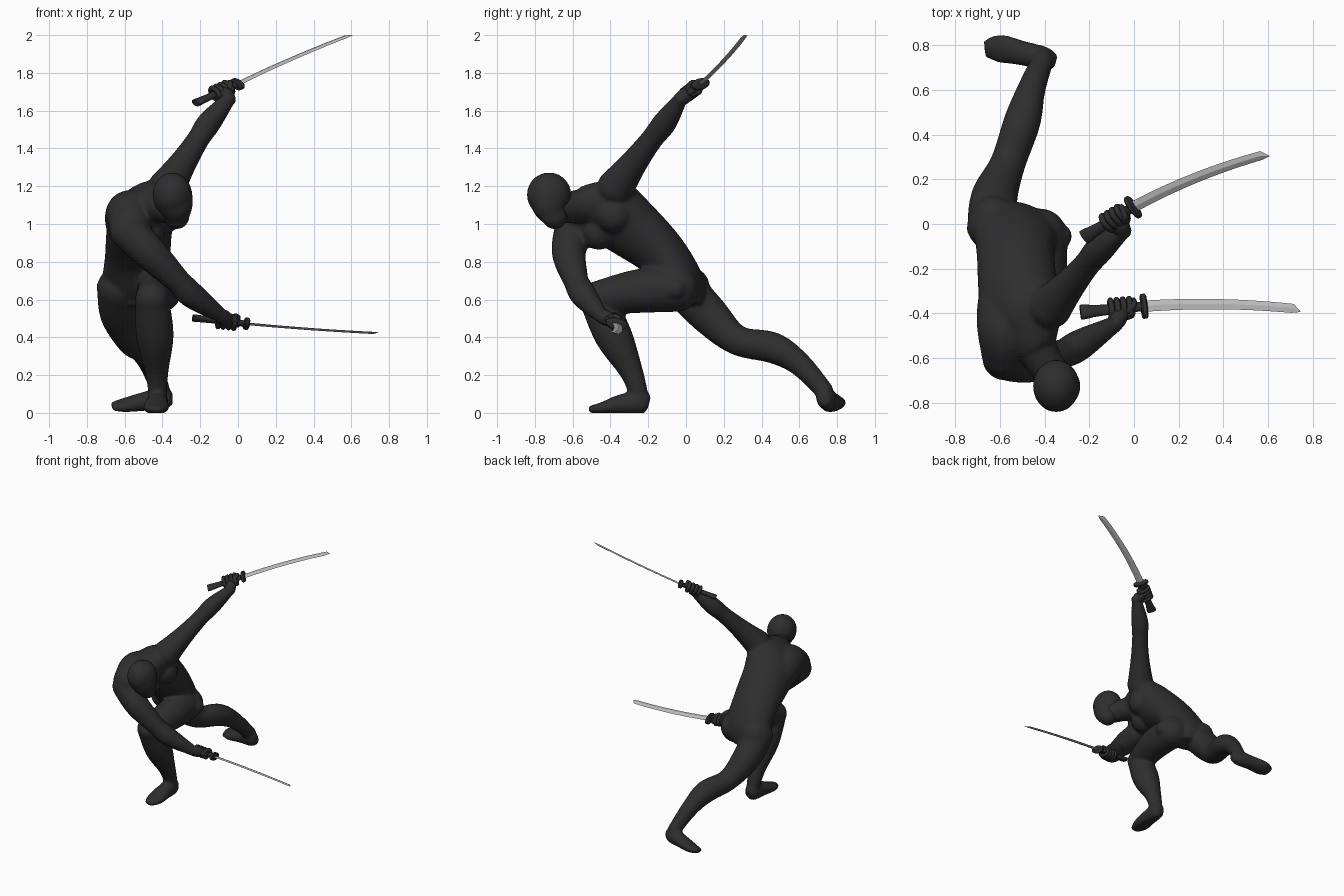
import bpy, bmesh, math
from mathutils import Vector, Matrix

if "Cube" in bpy.data.objects:
    bpy.data.objects.remove(bpy.data.objects["Cube"])


def material(name, rgb):
    m = bpy.data.materials.new(name)
    m.diffuse_color = (*rgb, 1)
    m.use_nodes = True
    m.node_tree.nodes["Principled BSDF"].inputs["Base Color"].default_value = m.diffuse_color
    return m


BLACK = material("matte black", (0.027, 0.027, 0.027))
STEEL = material("blade steel", (0.5, 0.5, 0.5))


def spline(rows, steps):
    """Catmull-Rom through rows of numbers."""
    out = []
    for i in range(len(rows) - 1):
        p = [rows[max(0, min(len(rows) - 1, i + k))] for k in (-1, 0, 1, 2)]
        for s in range(steps):
            t = s / steps
            out.append([0.5 * (2 * b + (c - a) * t + (2 * a - 5 * b + 4 * c - d) * t * t
                               + (3 * b - a - 3 * c + d) * t ** 3) for a, b, c, d in zip(*p)])
    return out + [list(rows[-1])]


def loft(bm, rows, n=20, steps=5):
    """Elliptical tube; each row is x, y, z, half width, half depth, side vector."""
    rows = spline(rows, steps)
    pts = [Vector(r[:3]) for r in rows]
    rings = []
    for i, r in enumerate(rows):
        tan = (pts[min(i + 1, len(pts) - 1)] - pts[max(i - 1, 0)]).normalized()
        side = Vector(r[5:8])
        side = (side - tan * side.dot(tan)).normalized()
        dep = tan.cross(side)
        rings.append([bm.verts.new(pts[i] + side * r[3] * math.cos(a) + dep * r[4] * math.sin(a))
                      for a in (2 * math.pi * k / n for k in range(n))])
    for a, b in zip(rings, rings[1:]):
        for k in range(n):
            bm.faces.new((a[k], a[(k + 1) % n], b[(k + 1) % n], b[k]))
    bm.faces.new(rings[0][::-1])
    bm.faces.new(rings[-1])


def ball(bm, c, r, scale=(1, 1, 1)):
    bmesh.ops.create_uvsphere(bm, u_segments=24, v_segments=14, radius=r,
                              matrix=Matrix.Translation(c) @ Matrix.Diagonal((*scale, 1)))


def limb(bm, pts, n=20, side=(0.31, 0.2, 0.93), steps=5):
    """Round tube with ball ends; each point is x, y, z, radius."""
    loft(bm, [(x, y, z, r, r, *side) for x, y, z, r in pts], n, steps)
    for x, y, z, r in (pts[0], pts[-1]):
        ball(bm, Vector((x, y, z)), r)


def finish(bm, name, mat, voxel=0, angle=60):
    bmesh.ops.recalc_face_normals(bm, faces=bm.faces)
    me = bpy.data.meshes.new(name)
    bm.to_mesh(me)
    bm.free()
    me.materials.append(mat)
    ob = bpy.data.objects.new(name, me)
    bpy.context.collection.objects.link(ob)
    bpy.ops.object.select_all(action='DESELECT')
    ob.select_set(True)
    bpy.context.view_layer.objects.active = ob
    if voxel:  # fuse overlapping muscles into one skin
        m = ob.modifiers.new("fuse", 'REMESH')
        m.mode, m.voxel_size = 'VOXEL', voxel
        s = ob.modifiers.new("soften", 'SMOOTH')
        s.factor, s.iterations = 0.5, 10
        for mod in ("fuse", "soften"):
            bpy.ops.object.modifier_apply(modifier=mod)
        for v in ob.data.vertices:  # flat soles
            v.co.z = max(v.co.z, 0)
        if not ob.data.materials:
            ob.data.materials.append(mat)
    bpy.ops.object.shade_smooth_by_angle(angle=math.radians(angle))
    return ob


# torso: twisted from hips to shoulders
bm = bmesh.new()
loft(bm, [(-.53, .0, .57, .11, .085, 1, -.2, 0),
          (-.53, -.02, .67, .185, .12, 1, -.2, 0),
          (-.53, -.13, .84, .175, .135, .95, .05, .12),
          (-.52, -.29, .98, .185, .155, .8, .35, .38),
          (-.495, -.40, 1.06, .20, .15, .62, .54, .56),
          (-.46, -.50, 1.10, .16, .11, .62, .54, .56),
          (-.43, -.57, 1.12, .09, .08, .62, .54, .56)], 28)
limb(bm, [(-.575, -.27, .94, .115), (-.575, -.40, 1.02, .13), (-.57, -.49, 1.05, .13),
          (-.57, -.575, 1.0, .115)])                               # right back and shoulder blade
chest, left, face = Vector((-.49, -.40, 1.04)), Vector((.615, .54, .565)), Vector((.765, -.316, -.53))
for s in (-1, 1):
    ball(bm, chest + left * .075 * s + face * .065, .1)            # chest muscles
    ball(bm, Vector((-.54 + .09 * s, -.005 - .03 * s, .67)), .1)   # buttocks
limb(bm, [(-.46, -.50, 1.10, .1), (-.41, -.60, 1.09, .085), (-.36, -.68, 1.08, .078)])  # neck
ball(bm, Vector((-.695, -.02, .665)), .055)                        # hip joints
ball(bm, Vector((-.335, -.055, .655)), .058)

# raised left arm
limb(bm, [(-.375, -.37, 1.195, .1), (-.29, -.275, 1.325, .073), (-.21, -.18, 1.45, .06),
          (-.15, -.11, 1.54, .064), (-.05, -.03, 1.66, .038)], side=(.7, -.7, 0))
# lowered right arm
limb(bm, [(-.58, -.60, .96, .1), (-.46, -.62, .84, .09), (-.31, -.58, .69, .066)])
limb(bm, [(-.31, -.58, .69, .066), (-.24, -.54, .62, .07), (-.09, -.45, .515, .039)])

# bent left leg
limb(bm, [(-.42, -.05, .655, .12), (-.42, -.25, .645, .117), (-.455, -.48, .605, .09)])
limb(bm, [(-.455, -.475, .60, .09), (-.44, -.385, .41, .1), (-.43, -.29, .22, .063),
          (-.425, -.25, .1, .05)], side=(1, 0, 0))
# right leg stretched back
limb(bm, [(-.635, -.01, .66, .112), (-.625, .12, .52, .105), (-.565, .27, .385, .08),
          (-.50, .46, .345, .083), (-.46, .60, .26, .064), (-.41, .73, .12, .05)], side=(1, 0, 0))
# feet
loft(bm, [(-.425, -.195, .05, .03, .035, 1, 0, 0), (-.425, -.23, .055, .054, .062, 1, 0, 0),
          (-.43, -.34, .045, .062, .055, 1, 0, 0), (-.435, -.44, .025, .068, .034, 1, 0, 0),
          (-.437, -.515, .018, .035, .018, 1, 0, 0)])
f = (.2, .9, .3)
loft(bm, [(-.35, .725, .075, .03, .04, *f), (-.40, .74, .075, .052, .06, *f),
          (-.50, .765, .06, .056, .05, *f), (-.60, .785, .042, .066, .035, *f),
          (-.67, .785, .035, .042, .02, *f)])
finish(bm, "body", BLACK, .0105)

# hooded head
bm = bmesh.new()
ball(bm, Vector((-.348, -.725, 1.155)), .118, (.89, 1, 1))
limb(bm, [(-.345, -.728, 1.15, .105), (-.33, -.72, 1.09, .092), (-.325, -.695, 1.04, .068)],
     side=(1, 0, 0))
limb(bm, [(-.30, -.745, 1.12, .05), (-.295, -.725, 1.03, .036)], side=(1, 0, 0))
finish(bm, "head", BLACK, .009)


def sword_and_hand(label, pommel, guard, tip, edge, bow, wrist):
    pommel, guard, tip, wrist = map(Vector, (pommel, guard, tip, wrist))
    d = (guard - pommel).normalized()
    b = (tip - guard).normalized()
    w = Vector(edge)
    w = (w - b * w.dot(b)).normalized()
    # handle, wider at the end
    bm = bmesh.new()
    loft(bm, [(*pommel.lerp(guard, t), a, c, *w) for t, a, c in
              ((0, .034, .018), (.08, .034, .018), (.3, .026, .017), (1, .022, .016))], 16, 3)
    finish(bm, label + "_handle", BLACK, angle=40)
    # guard
    bm = bmesh.new()
    loft(bm, [(*(guard + d * t), .058 + e, .03 + e, *w) for t, e in
              ((-.014, -.008), (-.008, 0), (.008, 0), (.014, -.008))], 24, 1)
    finish(bm, label + "_guard", BLACK, angle=40)
    # curved blade ending in a slanted point on the inner side
    bm = bmesh.new()
    rows = []
    for i in range(15):
        t = i / 14 * .95
        centre = guard.lerp(tip, t) + w * (bow * 4 * t * (1 - t) + .012 * t)
        rows.append((*centre, .026 - .005 * t, .006, *w))
    rows.append((*tip, .001, .001, *w))
    loft(bm, rows, 4, 1)
    finish(bm, label + "_blade", STEEL, angle=25)
    # hand: palm, four wrapped fingers and a thumb
    bm = bmesh.new()
    grip = pommel.lerp(guard, .64)
    up = grip - wrist
    up = (up - d * up.dot(d)).normalized()
    out = d.cross(up)
    palm = grip - up * .022
    limb(bm, [(*wrist, .038), (*wrist.lerp(palm, .5), .041), (*palm, .036)], side=d.cross(wrist - palm))
    loft(bm, [(*(palm + d * t), r, r * .75, *up) for t, r in
              ((-.06, .012), (-.045, .03), (0, .036), (.045, .03), (.06, .012))])
    for k in range(4):
        c = grip + d * (k - 1.6) * .028
        arc = [c + up * .042 * math.cos(a) + out * .031 * math.sin(a)
               for a in (math.radians(g) for g in (-140, -80, -20, 40, 100, 150))]
        limb(bm, [(*p, .0135) for p in arc], 10, d, 3)
    limb(bm, [(*(palm + d * .03 + out * .02), .018), (*(grip + d * .055 + out * .032), .015),
              (*(grip + d * .06 + up * .032), .013)], 10, d.cross(up) + d * .3, 3)
    finish(bm, label + "_hand", BLACK)


sword_and_hand("left_raised", (-.225, -.06, 1.64), (-.005, .075, 1.74), (.607, .305, 2.0),
               (-.45, .85, .25), .02, (-.05, -.03, 1.66))
sword_and_hand("right_lowered", (-.24, -.395, .503), (.045, -.368, .472), (.745, -.393, .425),
               (.01, .95, -.25), .016, (-.09, -.45, .515))
